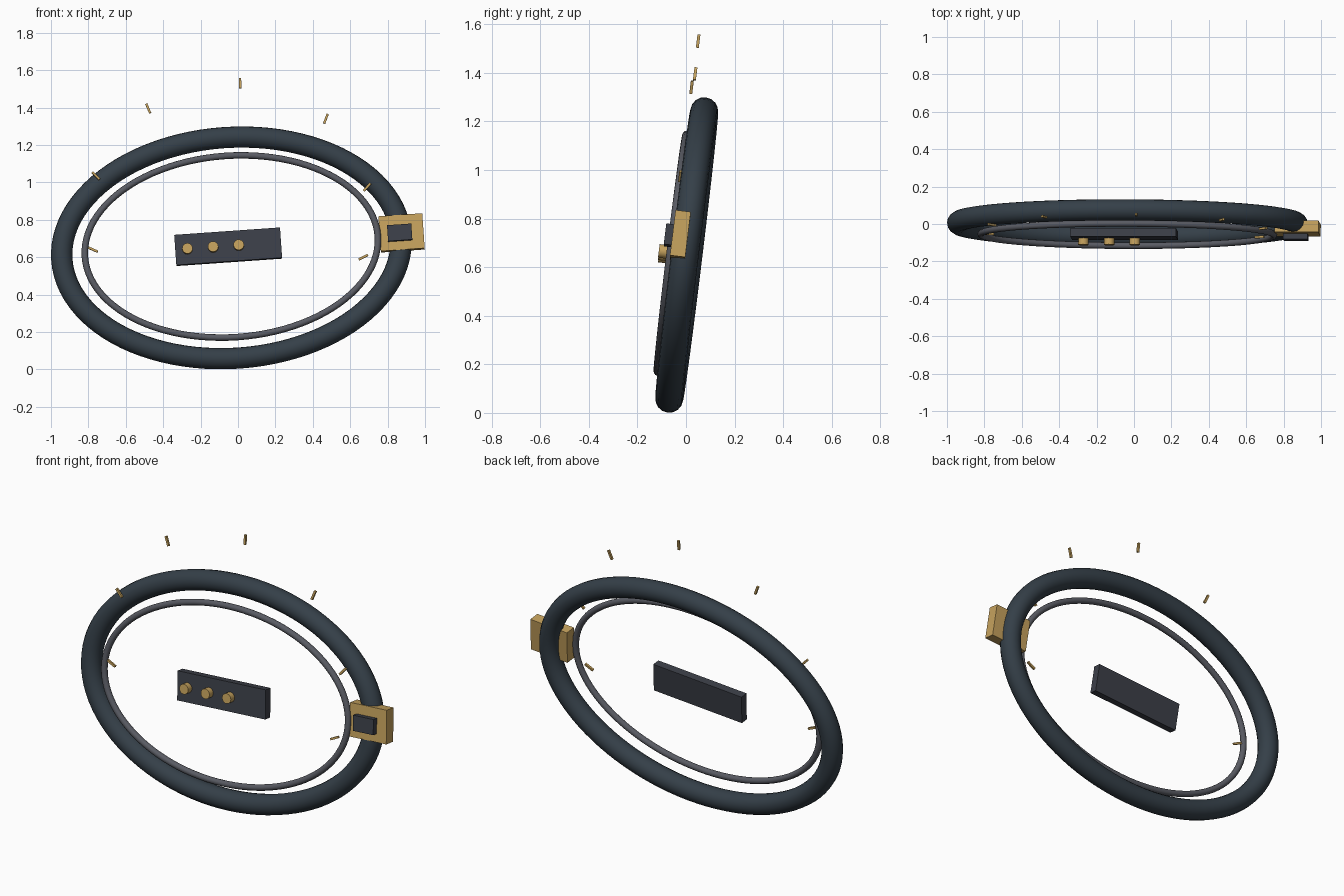
import bpy, bmesh
from math import sin, cos, pi, radians, hypot
from mathutils import Matrix, Euler, Vector

if "Cube" in bpy.data.objects:
    bpy.data.objects.remove(bpy.data.objects["Cube"])

# Shared frame: the whole object leans back and is rolled a little
FRAME = (Matrix.Translation((-0.035, 0.003, 0.65))
         @ Euler((radians(-7), radians(-4), 0), 'XYZ').to_matrix().to_4x4())


def material(name, rgb):
    m = bpy.data.materials.new(name)
    m.diffuse_color = (*rgb, 1)
    m.use_nodes = True
    m.node_tree.nodes["Principled BSDF"].inputs["Base Color"].default_value = m.diffuse_color
    return m


SLATE = material("slate", (0.035, 0.05, 0.065))
STEEL = material("steel", (0.10, 0.105, 0.125))
PANEL = material("charcoal", (0.045, 0.05, 0.065))
BRASS = material("brass", (0.56, 0.36, 0.11))


def finish(name, bm, mat, local=Matrix()):
    bmesh.ops.recalc_face_normals(bm, faces=bm.faces)
    me = bpy.data.meshes.new(name)
    bm.to_mesh(me)
    bm.free()
    ob = bpy.data.objects.new(name, me)
    bpy.context.collection.objects.link(ob)
    ob.matrix_world = FRAME @ local
    me.materials.append(mat)
    return ob


def smooth(ob):
    bpy.ops.object.select_all(action='DESELECT')
    ob.select_set(True)
    bpy.context.view_layer.objects.active = ob
    bpy.ops.object.shade_smooth_by_angle(angle=radians(40))


def oval_ring(name, a, b, tube, y, mat, n=96, sides=16):
    """Round tube of constant thickness swept along an ellipse."""
    bm = bmesh.new()
    loops = []
    for i in range(n):
        t = 2 * pi * i / n
        nx, nz = b * cos(t), a * sin(t)
        k = hypot(nx, nz)
        out = Vector((nx / k, 0, nz / k))
        mid = Vector((a * cos(t), y, b * sin(t)))
        loops.append([bm.verts.new(mid + out * tube * cos(u) + Vector((0, tube * sin(u), 0)))
                      for u in (2 * pi * j / sides for j in range(sides))])
    for i in range(n):
        p, q = loops[i], loops[(i + 1) % n]
        for j in range(sides):
            k = (j + 1) % sides
            bm.faces.new((p[j], q[j], q[k], p[k]))
    smooth(finish(name, bm, mat))


def box(name, size, loc, mat, angle=0):
    bm = bmesh.new()
    bmesh.ops.create_cube(bm, size=1, matrix=Matrix.Diagonal((*size, 1)))
    finish(name, bm, mat, Matrix.Translation(loc) @ Matrix.Rotation(-angle, 4, 'Y'))


def knob(name, r, depth, loc, mat):
    bm = bmesh.new()
    bmesh.ops.create_cone(bm, cap_ends=True, segments=24, radius1=r, radius2=r, depth=depth,
                          matrix=Matrix.Rotation(pi / 2, 4, 'X'))
    smooth(finish(name, bm, mat, Matrix.Translation(loc)))


# Thick outer rim and thin front trim ring
oval_ring("outer_rim", 0.909, 0.595, 0.057, 0, SLATE)
oval_ring("inner_trim_ring", 0.785, 0.489, 0.0175, -0.06, STEEL, sides=12)

# Centre panel with three knobs
box("centre_panel", (0.567, 0.045, 0.163), (-0.017, -0.058, 0), PANEL)
for i in range(3):
    knob(f"panel_knob_{i + 1}", 0.028, 0.045, (-0.235 + 0.1375 * i, -0.093, 0), BRASS)

# Side clasp with its dark button
box("side_clasp", (0.235, 0.063, 0.188), (0.913, -0.028, 0.013), BRASS)
box("clasp_button", (0.13, 0.036, 0.086), (0.903, -0.073, 0.009), PANEL)

# Fan of small tick marks
TICKS = [(-0.739, 0.035), (-0.696, 0.431), (-0.392, 0.773), (0.108, 0.874),
         (0.552, 0.651), (0.746, 0.268), (0.70, -0.107)]
for i, (x, z) in enumerate(TICKS):
    box(f"tick_mark_{i + 1}", (0.055, 0.012, 0.012), (x, -0.06, z), BRASS,
        radians(152 - 21.5 * i))
